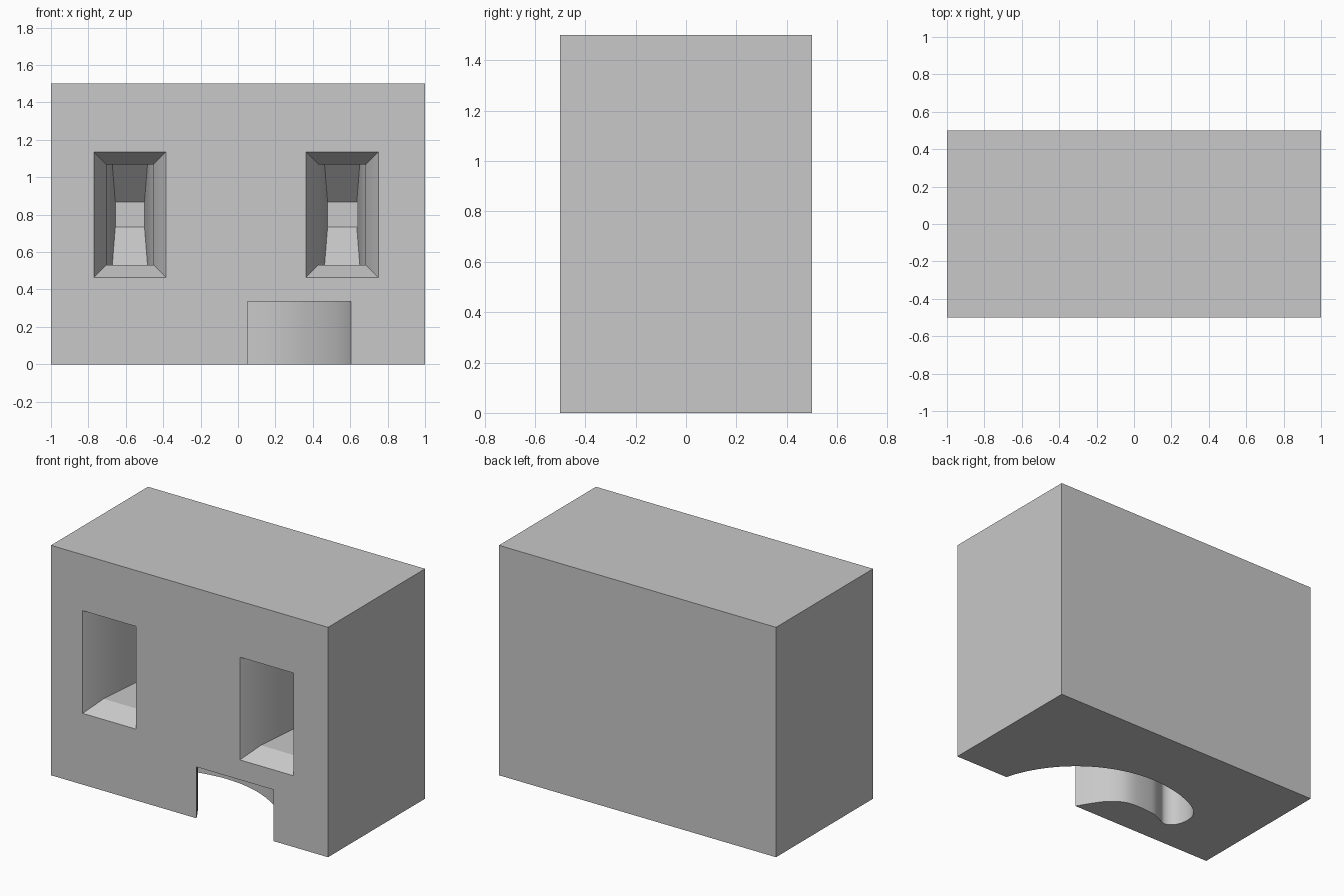
import bpy, bmesh, math
from mathutils import Vector

cube = bpy.data.objects.get("Cube")
if cube:
    bpy.data.objects.remove(cube, do_unlink=True)

W, D, H = 2.0, 1.0, 1.5
FRONT = -D / 2

grey = bpy.data.materials.new("plain_grey")
grey.use_nodes = True
grey.diffuse_color = (0.58, 0.58, 0.58, 1)
grey.node_tree.nodes["Principled BSDF"].inputs["Base Color"].default_value = (0.58, 0.58, 0.58, 1)


def loft(name, rings):
    """Solid skinned through matching rings of points, capped at both ends."""
    bm = bmesh.new()
    loops = [[bm.verts.new(p) for p in ring] for ring in rings]
    n = len(loops[0])
    for a, b in zip(loops, loops[1:]):
        for i in range(n):
            j = (i + 1) % n
            bm.faces.new((a[i], a[j], b[j], b[i]))
    bm.faces.new(loops[0])
    bm.faces.new(loops[-1])
    bmesh.ops.recalc_face_normals(bm, faces=bm.faces)
    mesh = bpy.data.meshes.new(name)
    bm.to_mesh(mesh)
    bm.free()
    obj = bpy.data.objects.new(name, mesh)
    bpy.context.collection.objects.link(obj)
    mesh.materials.append(grey)
    return obj


def rect_xz(cx, cz, hw, hh, y):
    return [(cx + sx * hw, y, cz + sz * hh)
            for sx, sz in ((-1, -1), (1, -1), (1, 1), (-1, 1))]


def spline(points, steps=6):
    """Smooth curve through the given points."""
    p = [Vector(q) for q in points]
    p = [2 * p[0] - p[1]] + p + [2 * p[-1] - p[-2]]
    out = []
    for a, b, c, d in zip(p, p[1:], p[2:], p[3:]):
        for k in range(steps):
            t = k / steps
            out.append(0.5 * (2 * b + (c - a) * t + (2 * a - 5 * b + 4 * c - d) * t * t
                              + (3 * b - a - 3 * c + d) * t ** 3))
    out.append(p[-2])
    return out


# Main block
block = loft("wall_block", [rect_xz(0, H / 2, W / 2, H / 2, y) for y in (FRONT, -FRONT)])

# Window recesses: splayed mouth, narrowing shaft, sloped back end
# (depth, half width, half height); the first ring overshoots the front face
window_rings = [(-0.06, 0.2265, 0.3685), (0.12, 0.126, 0.268),
                (0.47, 0.094, 0.268), (0.67, 0.078, 0.067)]
cutters = [loft(name, [rect_xz(cx, 0.80, hw, hh, FRONT + d) for d, hw, hh in window_rings])
           for name, cx in (("right_window_cutter", -0.578), ("left_window_cutter", 0.557))]

# Curved tunnel under the block: outer arc, rounded dead end, inner bend
outer = [(-0.12 + 0.753 * math.cos(math.radians(a)), -0.70 + 0.753 * math.sin(math.radians(a)))
         for a in range(7, 104, 12)]
inner = [(-0.39, 0.005), (-0.48, -0.035), (-0.55, -0.085), (-0.585, -0.15), (-0.585, -0.23),
         (-0.555, -0.292), (-0.50, -0.315), (-0.44, -0.288), (-0.36, -0.262), (-0.19, -0.259),
         (-0.085, -0.31), (-0.018, -0.388), (0.05, -0.5), (0.10, -0.6)]
path = spline(outer + inner)
cutters.append(loft("tunnel_cutter", [[(p.x, p.y, z) for p in path] for z in (-0.1, 0.335)]))

# Carve the recesses and remove the cutters
for cutter in cutters:
    mod = block.modifiers.new(cutter.name, 'BOOLEAN')
    mod.operation = 'DIFFERENCE'
    mod.solver = 'EXACT'
    mod.object = cutter
    cutter.hide_render = True
bpy.context.view_layer.update()
carved = bpy.data.meshes.new_from_object(block.evaluated_get(bpy.context.evaluated_depsgraph_get()))
block.modifiers.clear()
block.data = carved
carved.materials.clear()
carved.materials.append(grey)
for poly in carved.polygons:
    poly.material_index = 0
for cutter in cutters:
    bpy.data.objects.remove(cutter, do_unlink=True)

# Smooth only the curved tunnel wall
bpy.ops.object.select_all(action='DESELECT')
block.select_set(True)
bpy.context.view_layer.objects.active = block
bpy.ops.object.shade_smooth_by_angle(angle=math.radians(25))
